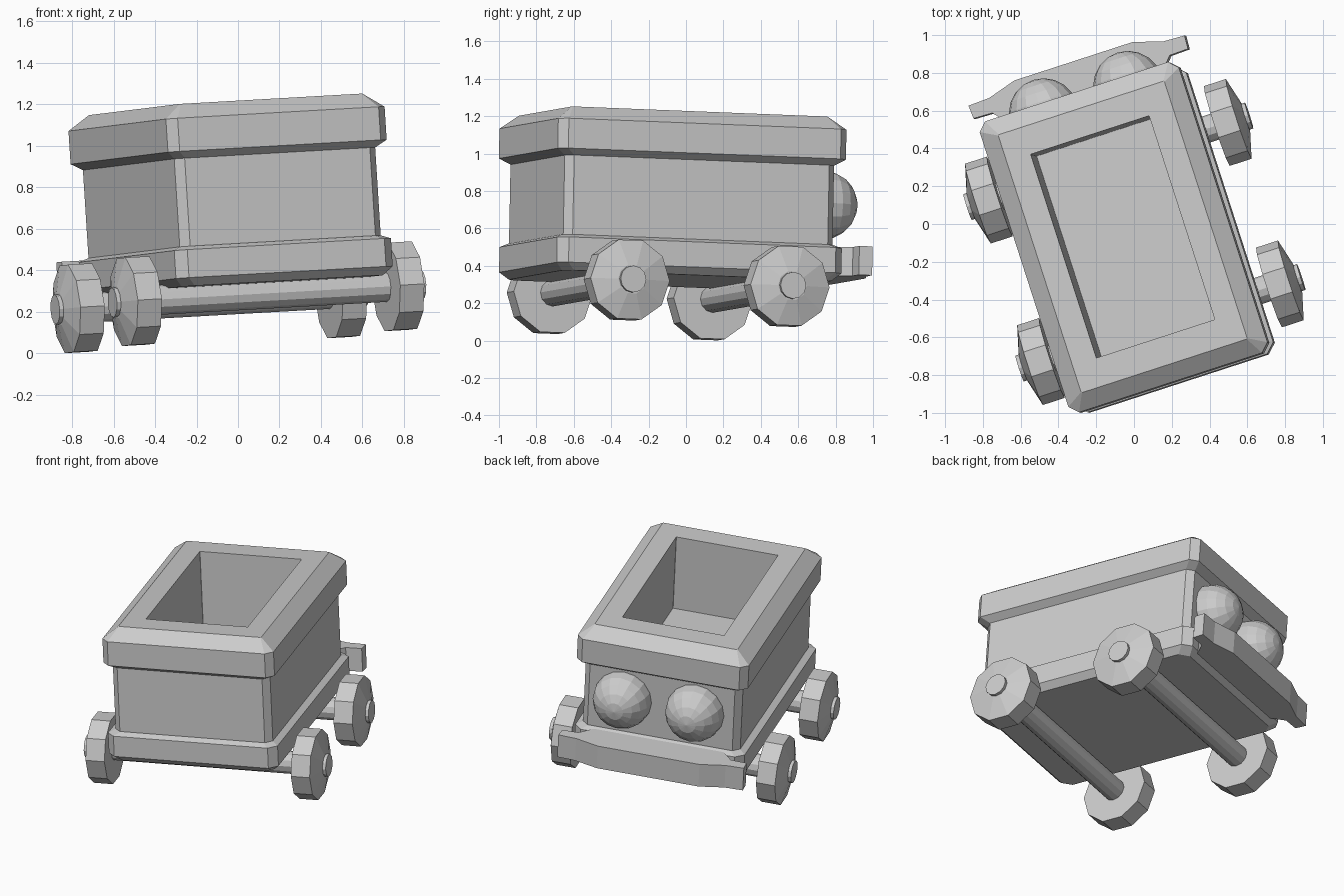
import bpy, bmesh, math
from mathutils import Matrix, Vector

if "Cube" in bpy.data.objects:
    bpy.data.objects.remove(bpy.data.objects["Cube"])

# Tilted frame of the wagon: side axis, length axis (towards bumper), up axis
U = Vector((0.951, 0.309, 0.054)).normalized()
V = Vector((-0.309, 0.951, -0.038))
V = (V - U * V.dot(U)).normalized()
W = U.cross(V)
FRAME = Matrix((U, V, W)).transposed().to_4x4()
CX, CY = -0.013, -0.092


def finish(name, bm):
    bmesh.ops.remove_doubles(bm, verts=bm.verts, dist=1e-5)
    bmesh.ops.recalc_face_normals(bm, faces=bm.faces)
    mesh = bpy.data.meshes.new(name)
    bm.to_mesh(mesh)
    bm.free()
    obj = bpy.data.objects.new(name, mesh)
    bpy.context.collection.objects.link(obj)
    obj.matrix_world = FRAME
    return obj


def bridge(bm, rings):
    n = len(rings[0])
    for lo, hi in zip(rings, rings[1:]):
        for i in range(n):
            j = (i + 1) % n
            bm.faces.new((lo[i], lo[j], hi[j], hi[i]))
    bm.faces.new(rings[0][::-1])
    bm.faces.new(rings[-1])


def loft(name, sections):
    """Stack of chamfered rectangles: (height, half width, half length, chamfer)."""
    bm = bmesh.new()
    rings = []
    for h, a, b, c in sections:
        pts = [(a, b - c), (a - c, b), (c - a, b), (-a, b - c),
               (-a, c - b), (c - a, -b), (a - c, -b), (a, c - b)]
        rings.append([bm.verts.new((CX + x, CY + y, h)) for x, y in pts])
    bridge(bm, rings)
    return finish(name, bm)


def lathe(name, profile, centre, axis, seg):
    """Revolve (along, radius) pairs round the side axis (0) or length axis (1)."""
    bm = bmesh.new()
    rings = []
    for t, r in profile:
        ring = []
        for k in range(seg):
            ang = 2 * math.pi * k / seg
            p, q = r * math.cos(ang), r * math.sin(ang)
            off = Vector((t, p, q)) if axis == 0 else Vector((p, t, q))
            ring.append(bm.verts.new(Vector(centre) + off))
        rings.append(ring)
    bridge(bm, rings)
    return finish(name, bm)


# Tub: walls, overhanging rim and open hollow
loft("tub", [(0.48, 0.51, 0.757, 0.04), (0.937, 0.51, 0.757, 0.04),
             (0.97, 0.555, 0.81, 0.045), (1.13, 0.555, 0.81, 0.045),
             (1.20, 0.463, 0.718, 0.004), (1.20, 0.33, 0.567, 0.001),
             (0.70, 0.33, 0.567, 0.001)])

# Base skirt
loft("base", [(0.32, 0.51, 0.757, 0.05), (0.36, 0.55, 0.80, 0.05),
              (0.495, 0.55, 0.80, 0.05), (0.512, 0.51, 0.765, 0.045)])

# Axles and wheels
WHEEL = [(0.605, 0.072), (0.605, 0.222), (0.727, 0.222), (0.765, 0.08)]
for end, b in (("front", -0.551), ("back", 0.348)):
    lathe(end + "_axle", [(-0.785, 0.072), (0.785, 0.072)], (CX, b, 0.268), 0, 12)
    for side, s in (("left", -1), ("right", 1)):
        lathe(f"{end}_{side}_wheel", [(s * t, r) for t, r in WHEEL],
              (CX, b, 0.268), 0, 10)

# Dome lamps on the back wall
R = 0.185
dome = [(-0.03, R)] + [(R * math.sin(math.radians(t)), R * math.cos(math.radians(t)))
                       for t in (0, 18, 36, 54, 72)] + [(R, 0.001)]
for side, a in (("left", -0.235), ("right", 0.235)):
    lathe(side + "_lamp", dome, (a, 0.678, 0.74), 1, 16)

# Bumper with swept ends
half = [(0.33, 0.90), (0.485, 0.853), (0.602, 0.848), (0.598, 0.775), (0.495, 0.772), (0.42, 0.69)]
outline = half + [(-x, y) for x, y in reversed(half)]
bm = bmesh.new()
bridge(bm, [[bm.verts.new((CX + x, y, h)) for x, y in outline] for h in (0.35, 0.505)])
finish("bumper", bm)
